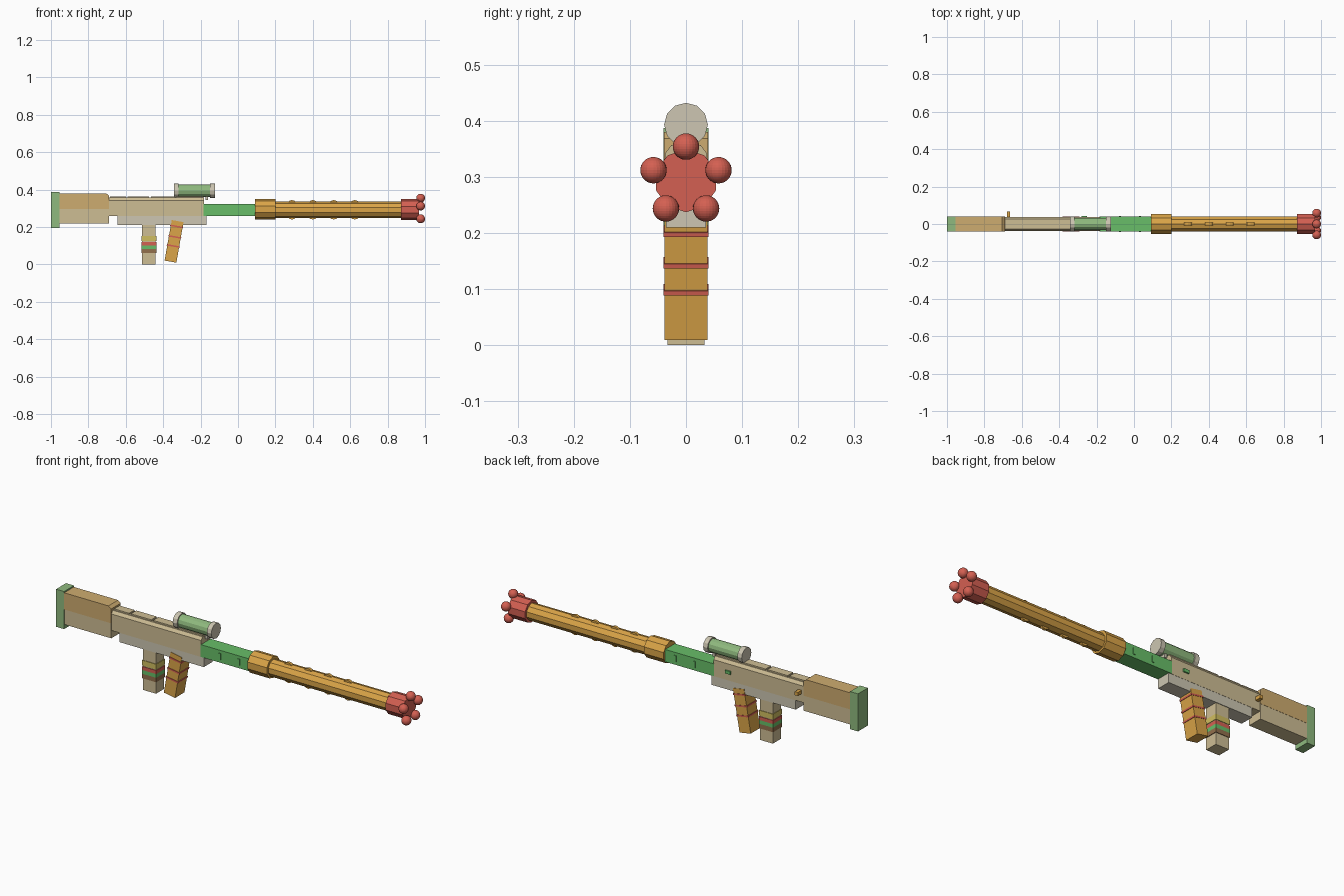
import bpy, bmesh, math
from mathutils import Matrix, Vector

if "Cube" in bpy.data.objects:
    bpy.data.objects.remove(bpy.data.objects["Cube"])


def srgb(r, g, b):
    f = lambda c: c / 12.92 if c <= 0.04045 else ((c + 0.055) / 1.055) ** 2.4
    return (f(r / 255), f(g / 255), f(b / 255), 1)


COLOURS = {
    "gold": (219, 165, 72), "red": (212, 96, 82), "leaf_green": (104, 190, 104),
    "sage": (143, 186, 126), "tan": (206, 189, 148), "honey": (206, 172, 112),
    "stone": (205, 198, 178), "yellow": (208, 190, 96), "brown": (146, 112, 76),
}
MATS = {}
for key, rgb in COLOURS.items():
    MATS[key] = bpy.data.materials.new(key)
    MATS[key].diffuse_color = srgb(*rgb)


def finish(name, bm, colour):
    bmesh.ops.recalc_face_normals(bm, faces=bm.faces)
    me = bpy.data.meshes.new(name)
    bm.to_mesh(me)
    bm.free()
    me.materials.append(MATS[colour])
    ob = bpy.data.objects.new(name, me)
    bpy.context.collection.objects.link(ob)
    return ob


def box(name, colour, x, y, z, tilt=0, pivot=None):
    """Box from (min, max) ranges, optionally tilted about the y axis."""
    bm = bmesh.new()
    bmesh.ops.create_cube(bm, size=1)
    mid = Vector([(a + b) / 2 for a, b in (x, y, z)])
    size = [b - a for a, b in (x, y, z)]
    m = Matrix.Translation(mid) @ Matrix.Diagonal((*size, 1))
    if tilt:
        p = Vector(pivot)
        m = Matrix.Translation(p) @ Matrix.Rotation(tilt, 4, 'Y') @ Matrix.Translation(-p) @ m
    bmesh.ops.transform(bm, matrix=m, verts=bm.verts)
    return finish(name, bm, colour)


def prism(name, colour, pts, axis, lo, hi):
    """Extrude a profile: (x, z) points along y, or (y, z) points along x."""
    bm = bmesh.new()
    place = (lambda p: (p[0], lo, p[1])) if axis == 'Y' else (lambda p: (lo, p[0], p[1]))
    f = bm.faces.new([bm.verts.new(place(p)) for p in pts])
    r = bmesh.ops.extrude_face_region(bm, geom=[f])
    vec = (0, hi - lo, 0) if axis == 'Y' else (hi - lo, 0, 0)
    bmesh.ops.translate(bm, vec=vec, verts=[v for v in r["geom"] if isinstance(v, bmesh.types.BMVert)])
    return finish(name, bm, colour)


def tube(name, colour, x0, x1, r, z, n, y=0):
    """Solid n-sided bar along x with one corner pointing up."""
    pts = [(y + r * math.sin(2 * math.pi * i / n), z + r * math.cos(2 * math.pi * i / n)) for i in range(n)]
    return prism(name, colour, pts, 'X', x0, x1)


# Stock with butt plate
box("butt_plate", "sage", (-1, -0.955), (-0.04, 0.04), (0.195, 0.387))
box("stock_lower", "tan", (-0.955, -0.69), (-0.038, 0.038), (0.218, 0.295))
prism("stock_upper", "honey",
      [(-0.955, 0.295), (-0.69, 0.295), (-0.69, 0.368), (-0.705, 0.38), (-0.955, 0.38)],
      'Y', -0.039, 0.039)

# Receiver: lower housing, chamfered upper body and top rail
box("receiver_lower", "stone", (-0.645, -0.168), (-0.036, 0.036), (0.21, 0.258))
prism("receiver_upper", "tan",
      [(-0.037, 0.258), (0.037, 0.258), (0.037, 0.342), (0.026, 0.357), (-0.026, 0.357), (-0.037, 0.342)],
      'X', -0.69, -0.182)
for i, (a, b) in enumerate([(-0.685, -0.6), (-0.59, -0.475), (-0.465, -0.34), (-0.33, -0.185)]):
    box(f"top_rail_{i}", "tan", (a, b), (-0.022, 0.022), (0.355, 0.364))

# Bolt handle and side button on the back side
box("bolt_handle", "gold", (-0.68, -0.662), (0.03, 0.068), (0.301, 0.319))
box("side_button", "leaf_green", (-0.28, -0.25), (0.035, 0.044), (0.293, 0.309))

# Straight grip with coloured bands
box("grip", "tan", (-0.514, -0.44), (-0.033, 0.033), (0, 0.212))
for colour, a, b in [("yellow", 0.125, 0.152), ("red", 0.102, 0.12),
                     ("leaf_green", 0.083, 0.102), ("brown", 0.06, 0.083)]:
    box(f"grip_band_{colour}", colour, (-0.517, -0.437), (-0.036, 0.036), (a, b))

# Tilted magazine with thin red bands
TILT, PIVOT = math.radians(10), (-0.361, 0, 0.015)
box("magazine", "gold", (-0.393, -0.329), (-0.038, 0.038), (0.015, 0.235), TILT, PIVOT)
for i, z in enumerate((0.1, 0.149, 0.206)):
    box(f"magazine_band_{i}", "red", (-0.396, -0.326), (-0.04, 0.04), (z - 0.004, z + 0.004), TILT, PIVOT)

# Scope and its mount
tube("scope_body", "sage", -0.32, -0.145, 0.033, 0.393, 12)
tube("scope_rear_cap", "stone", -0.342, -0.317, 0.039, 0.393, 12)
tube("scope_front_cap", "stone", -0.149, -0.124, 0.039, 0.393, 12)
for i, x in enumerate((-0.3, -0.168)):
    box(f"scope_mount_{i}", "stone", (x - 0.007, x + 0.007), (-0.015, 0.015), (0.345, 0.37))

# Green fore-end with small side ridges
box("fore_end", "leaf_green", (-0.185, 0.092), (-0.039, 0.039), (0.259, 0.322))
for i, x in enumerate((-0.075, 0.032)):
    box(f"fore_end_ridge_{i}", "leaf_green", (x - 0.006, x + 0.006), (-0.043, 0.043), (0.275, 0.307))

# Barrel with collar and flat oval fins
tube("barrel_collar", "gold", 0.09, 0.2, 0.055, 0.294, 10)
tube("barrel", "gold", 0.2, 0.872, 0.043, 0.292, 10)
for i in range(4):
    x = 0.288 + 0.112 * i
    oval = [(x + 0.036 * math.cos(math.pi * k / 8), 0.292 + 0.052 * math.sin(math.pi * k / 8)) for k in range(16)]
    prism(f"barrel_fin_{i}", "gold", oval, 'Y', -0.007, 0.007)

# Muzzle with a ring of five balls
tube("muzzle", "red", 0.872, 0.968, 0.056, 0.293, 10)
for i in range(5):
    a = 2 * math.pi * i / 5
    bm = bmesh.new()
    bmesh.ops.create_uvsphere(bm, u_segments=24, v_segments=16, radius=0.0235)
    bmesh.ops.translate(bm, verts=bm.verts,
                        vec=(0.9765, 0.061 * math.sin(a), 0.293 + 0.061 * math.cos(a)))
    finish(f"muzzle_ball_{i}", bm, "red")

for m in bpy.data.materials:
    if m.users and not m.is_grease_pencil:
        m.use_nodes = True
        m.node_tree.nodes["Principled BSDF"].inputs["Base Color"].default_value = m.diffuse_color
